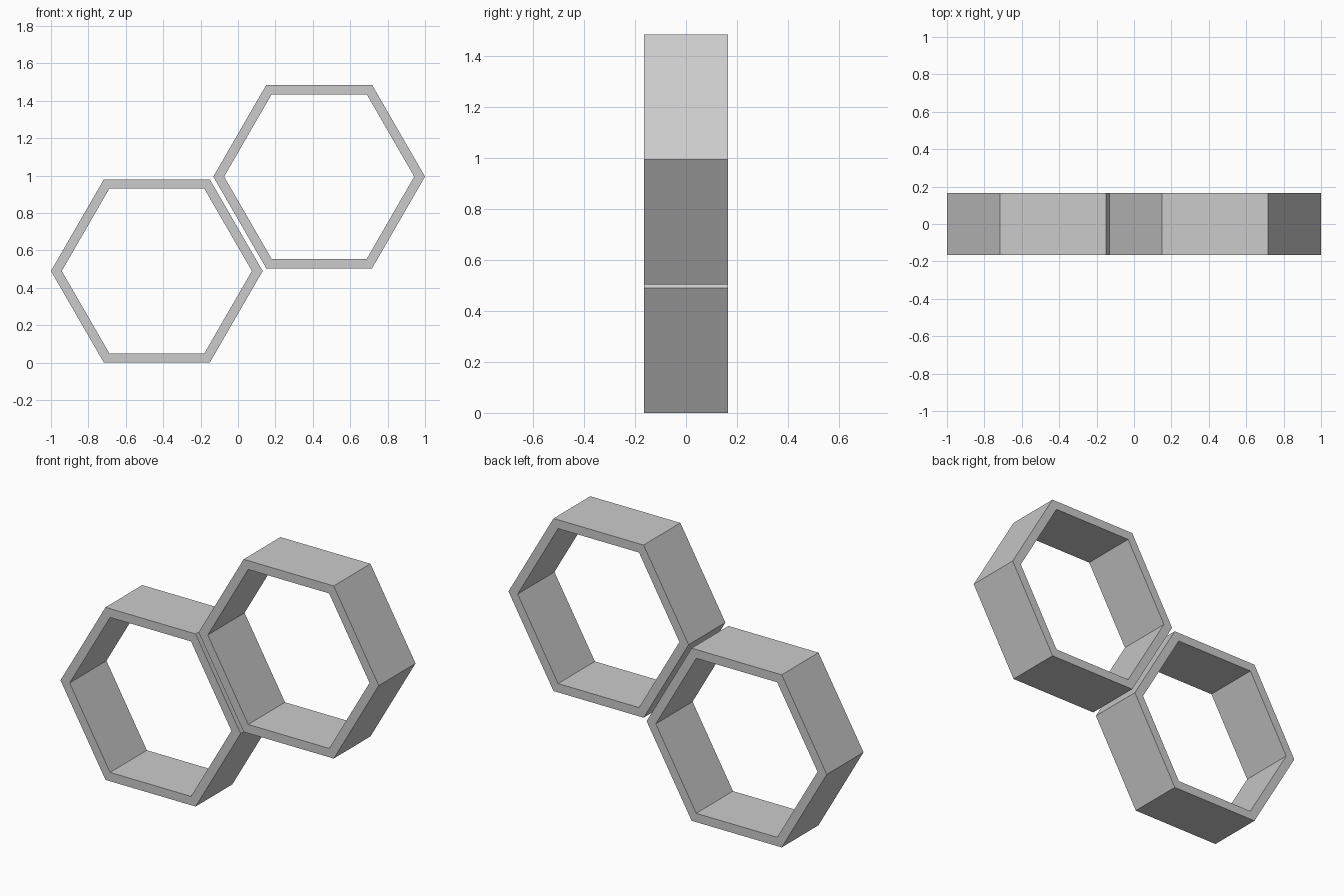
import bpy
import math

cube = bpy.data.objects.get("Cube")
if cube:
    bpy.data.objects.remove(cube, do_unlink=True)

RADIUS = 0.566
WALL = 0.05
HALF_DEPTH = 0.165
APOTHEM = RADIUS * math.cos(math.pi / 6)

grey = bpy.data.materials.new("light_grey")
grey.use_nodes = True
colour = (0.6, 0.6, 0.6, 1)
grey.diffuse_color = colour
grey.node_tree.nodes["Principled BSDF"].inputs["Base Color"].default_value = colour


def hexagon(radius, y):
    """Six corners in the xz plane, with points to the left and right."""
    return [(radius * math.cos(i * math.pi / 3), y, radius * math.sin(i * math.pi / 3))
            for i in range(6)]


def hex_shelf(name, x, z):
    """Open six-sided frame with a constant wall thickness."""
    inner = RADIUS - WALL / math.cos(math.pi / 6)
    # Rings in order: outer front, outer back, inner back, inner front
    rings = [(RADIUS, -HALF_DEPTH), (RADIUS, HALF_DEPTH),
             (inner, HALF_DEPTH), (inner, -HALF_DEPTH)]
    verts = [v for r, y in rings for v in hexagon(r, y)]
    faces = []
    for ring in range(4):
        a, b = ring * 6, (ring + 1) % 4 * 6
        for i in range(6):
            j = (i + 1) % 6
            faces.append((a + i, b + i, b + j, a + j))
    mesh = bpy.data.meshes.new(name)
    mesh.from_pydata(verts, [], faces)
    mesh.materials.append(grey)
    obj = bpy.data.objects.new(name, mesh)
    obj.location = (x, 0, z)
    bpy.context.collection.objects.link(obj)


# Two frames side by side, the left one raised by half a cell
hex_shelf("lower_hexagon_shelf", RADIUS - 1, APOTHEM)
hex_shelf("upper_hexagon_shelf", 1 - RADIUS, 1.485 - APOTHEM)
